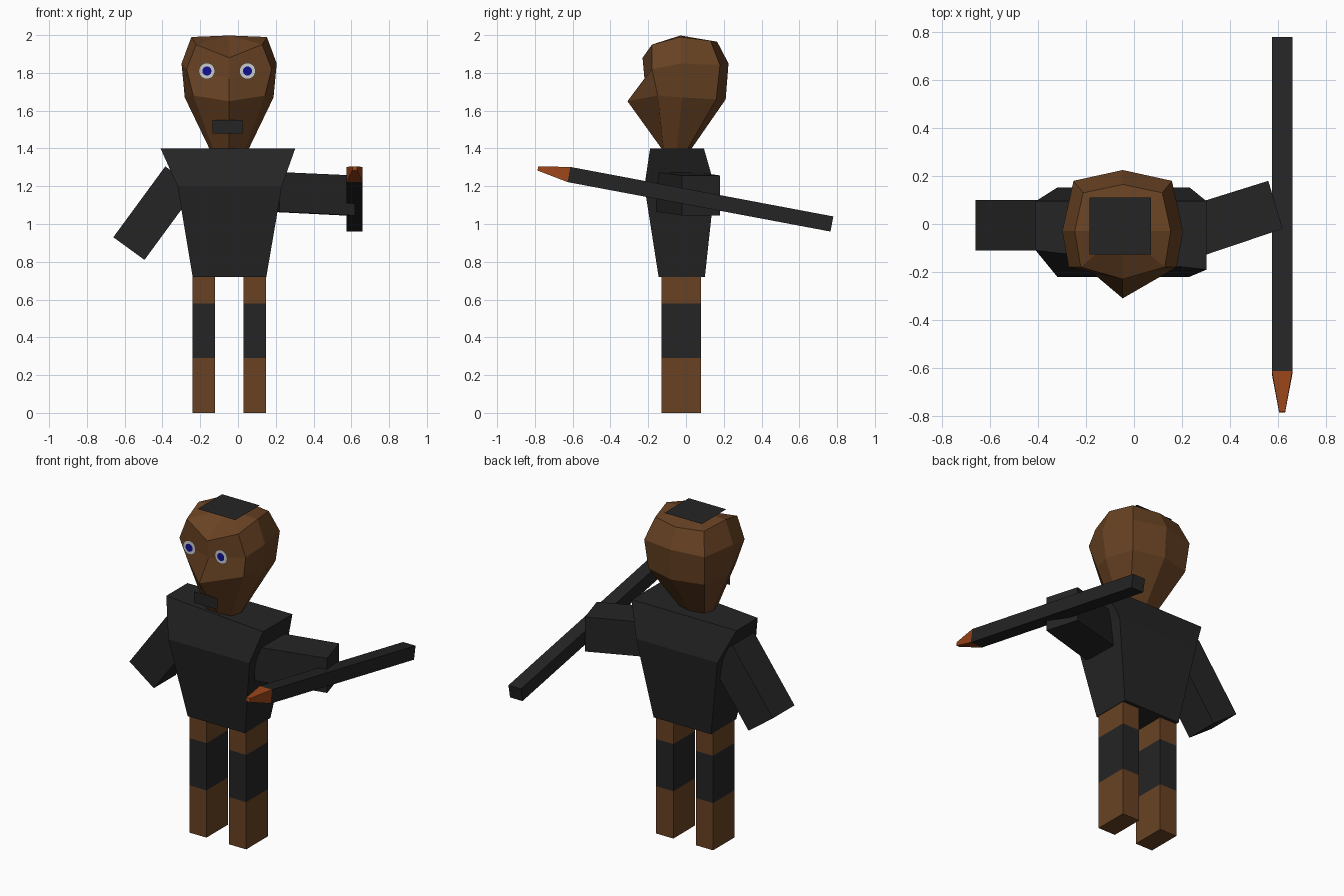
import bpy, bmesh
from math import cos, sin, pi

if "Cube" in bpy.data.objects:
    bpy.data.objects.remove(bpy.data.objects["Cube"])


def material(name, color):
    m = bpy.data.materials.new(name)
    m.diffuse_color = (*color, 1)
    m.use_nodes = True
    m.node_tree.nodes["Principled BSDF"].inputs["Base Color"].default_value = m.diffuse_color
    return m


BROWN = material("brown", (0.14, 0.055, 0.017))
DARK = material("charcoal", (0.018, 0.018, 0.018))
ORANGE = material("ember", (0.33, 0.06, 0.01))
BLUE = material("blue", (0.005, 0.005, 0.3))
WHITE = material("eye_white", (0.6, 0.6, 0.6))


def loft(name, rings, mats):
    """Skin a stack of equal rings; each band takes its own material."""
    bm = bmesh.new()
    vs = [[bm.verts.new(p) for p in r] for r in rings]
    n = len(vs[0])
    for k in range(len(vs) - 1):
        for i in range(n):
            j = (i + 1) % n
            f = bm.faces.new((vs[k][i], vs[k][j], vs[k + 1][j], vs[k + 1][i]))
            f.material_index = min(k, len(mats) - 1)
    bm.faces.new(vs[0][::-1])
    if len(vs) > 1:
        bm.faces.new(vs[-1]).material_index = len(mats) - 1
    bmesh.ops.remove_doubles(bm, verts=bm.verts, dist=1e-5)
    bmesh.ops.dissolve_degenerate(bm, edges=bm.edges, dist=1e-5)
    if len(vs) > 1:
        bmesh.ops.recalc_face_normals(bm, faces=bm.faces)
    me = bpy.data.meshes.new(name)
    bm.to_mesh(me)
    bm.free()
    for m in mats:
        me.materials.append(m)
    ob = bpy.data.objects.new(name, me)
    bpy.context.collection.objects.link(ob)
    return ob


def rect(x0, x1, y0, y1, z):
    return [(x0, y0, z), (x1, y0, z), (x1, y1, z), (x0, y1, z)]


CX = -0.047  # body centre line

# Legs with a dark middle band
for side, x in (("left", -0.24), ("right", 0.03)):
    loft(side + "_leg", [rect(x, x + 0.117, -0.13, 0.08, z) for z in (0, 0.29, 0.58, 0.73)],
         [BROWN, DARK, BROWN])

# Torso, widening to the shoulders
shoulders = [(-0.41, -0.11, 1.4), (0.303, -0.19, 1.4), (0.303, 0.095, 1.4), (-0.41, 0.095, 1.4)]
loft("torso", [rect(-0.24, 0.15, -0.145, 0.10, 0.72),
               rect(-0.32, 0.232, -0.22, 0.152, 1.2), shoulders], [DARK])

# Lowered arm
loft("lowered_arm", [[(x, y, z) for (x, z), y in
                      ((a, -0.11), (b, -0.11), (b, 0.10), (a, 0.10))]
                     for a, b in (((-0.66, 0.93), (-0.495, 0.81)),
                                  ((-0.385, 1.305), (-0.22, 1.185)))], [DARK])


# Raised arm, turned a little towards the back
def arm_section(back, front, z0, z1):
    return [(*back, z0), (*front, z0), (*front, z1), (*back, z1)]


loft("raised_arm", [arm_section((0.16, 0.055), (0.22, -0.155), 1.065, 1.275),
                    arm_section((0.56, 0.18), (0.62, -0.02), 1.045, 1.257)], [DARK])


# Staff with glowing tip
def staff_section(x0, x1, top, bottom):
    return [(x0, *top), (x1, *top), (x1, *bottom), (x0, *bottom)]


loft("staff", [staff_section(0.575, 0.66, (0.78, 1.04), (0.765, 0.96)),
               staff_section(0.575, 0.66, (-0.612, 1.302), (-0.627, 1.222)),
               staff_section(0.605, 0.63, (-0.783, 1.305), (-0.786, 1.283))], [DARK, ORANGE])


# Head: mirrored eight-point rings, front round to back
def head_ring(front, front_corner, side, back_corner, back):
    half = [front, front_corner, side, back_corner, back]
    pts = half + [(-x, y, z) for x, y, z in half[3:0:-1]]
    return [(CX + x, y, z) for x, y, z in pts]


loft("head", [
    head_ring((0, -.13, 1.4), (.085, -.12, 1.4), (.105, -.05, 1.4), (.085, .01, 1.4), (0, .03, 1.4)),
    head_ring((0, -.31, 1.65), (.19, -.15, 1.68), (.235, -.02, 1.67), (.19, .16, 1.66), (0, .21, 1.66)),
    head_ring((0, -.22, 1.77), (.225, -.18, 1.82), (.252, -.03, 1.85), (.205, .18, 1.84), (0, .225, 1.85)),
    head_ring((0, -.23, 1.88), (.175, -.18, 1.95), (.2, -.03, 1.99), (.165, .13, 1.97), (0, .165, 1.965)),
], [BROWN])

# Crown of the head closes over the open top
head = bpy.data.objects["head"].data
bm = bmesh.new()
bm.from_mesh(head)
cap = max(bm.faces, key=lambda f: f.calc_center_median().z)
centre = bmesh.ops.poke(bm, faces=[cap])["verts"][0]
centre.co = (CX, -0.03, 1.998)
bm.to_mesh(head)
bm.free()

# Flat hair patch and mouth
loft("hair_patch", [rect(-0.185, 0.07, -0.127, 0.11, 2.0)[::-1]], [DARK])
loft("mouth", [[(-0.135, -0.236, 1.55), (0.025, -0.236, 1.55),
                (0.025, -0.236, 1.48), (-0.135, -0.236, 1.48)]], [DARK])


# Eyes: flat discs
def disc(name, x, y, r, mat):
    loft(name, [[(x + r * cos(a), y, 1.81 - r * sin(a))
                 for a in (2 * pi * i / 24 for i in range(24))]], [mat])


for side, x in (("left", -0.165), ("right", 0.05)):
    disc(side + "_eye", x, -0.236, 0.043, WHITE)
    disc(side + "_iris", x, -0.239, 0.024, BLUE)
